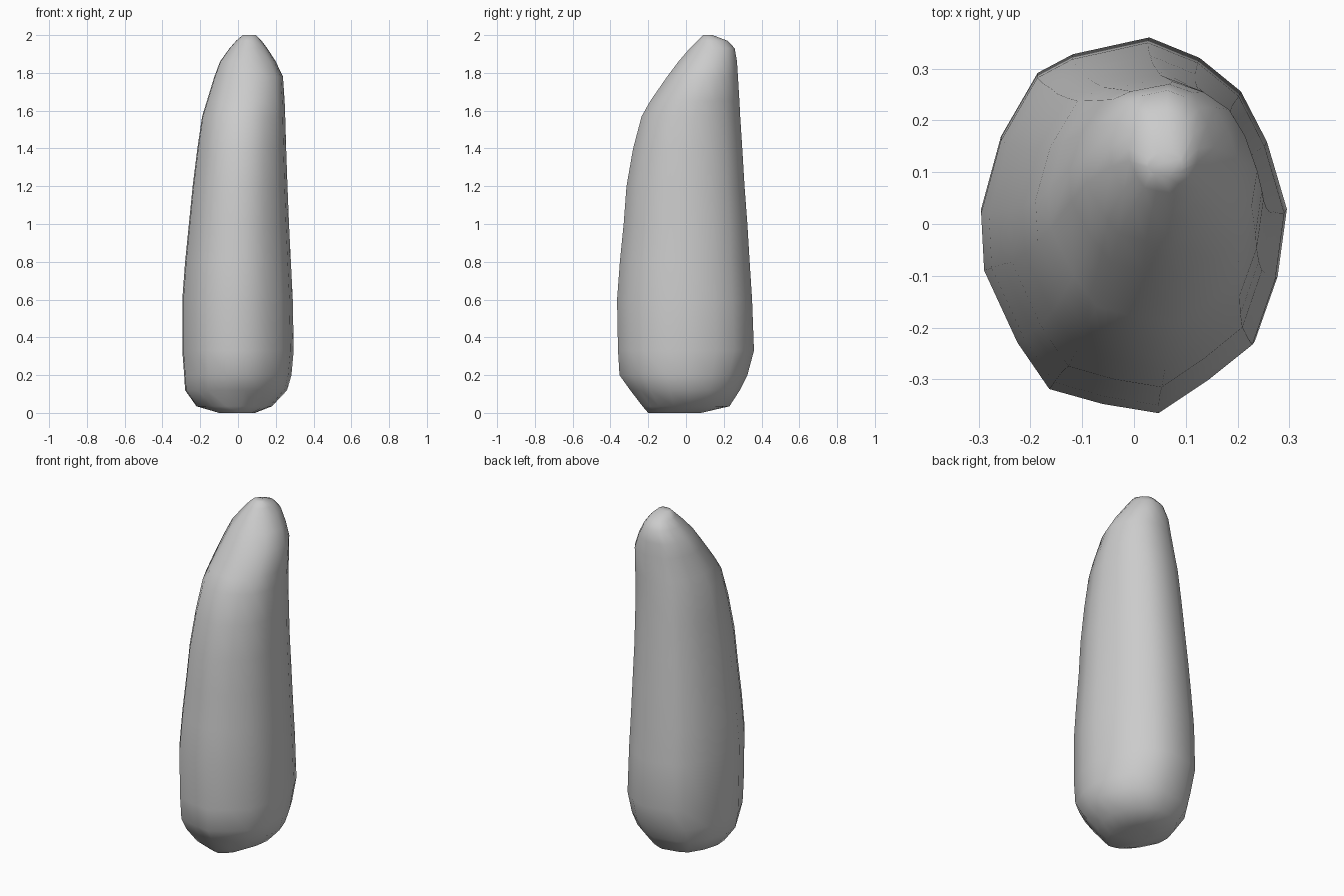
import bpy, bmesh

# Faceted outline of the stone seen from above, scaled to -1..1 on both axes
OUTLINE = [(1, .08), (.94, -.28), (.79, -.63), (.50, -.82), (.17, -1), (-.20, -.95),
           (-.55, -.87), (-.76, -.62), (-.98, -.23), (-1, .08), (-.87, .47),
           (-.63, .81), (-.40, .91), (.10, 1), (.43, .89), (.70, .71), (.87, .44)]

# Levels: z, x min, x max, y min, y max
LEVELS = [
    (0.00, -.10, .09, -.20, .08),
    (0.035, -.22, .18, -.23, .23),
    (0.12, -.28, .26, -.295, .285),
    (0.20, -.285, .283, -.352, .325),
    (0.33, -.295, .295, -.36, .36),
    (0.60, -.295, .29, -.365, .35),
    (0.80, -.28, .28, -.35, .337),
    (1.00, -.26, .27, -.33, .325),
    (1.20, -.24, .262, -.315, .31),
    (1.40, -.215, .255, -.28, .298),
    (1.57, -.19, .25, -.235, .287),
    (1.65, -.165, .247, -.19, .283),
    (1.78, -.125, .238, -.10, .275),
    (1.86, -.095, .20, -.04, .27),
    (1.93, -.045, .155, .02, .258),
    (1.97, -.01, .125, .06, .22),
    (2.00, .025, .095, .09, .14),
]

bm = bmesh.new()
rings = []
for z, x0, x1, y0, y1 in LEVELS:
    cx, cy, rx, ry = (x0 + x1) / 2, (y0 + y1) / 2, (x1 - x0) / 2, (y1 - y0) / 2
    rings.append([bm.verts.new((cx + u * rx, cy + v * ry, z)) for u, v in OUTLINE])

# Skin between neighbouring levels, then close both ends
n = len(OUTLINE)
for low, high in zip(rings, rings[1:]):
    for i in range(n):
        j = (i + 1) % n
        bm.faces.new((low[i], low[j], high[j], high[i]))
bm.faces.new(rings[0])
bm.faces.new(rings[-1])
bmesh.ops.recalc_face_normals(bm, faces=bm.faces)
for f in bm.faces:
    f.smooth = True

mesh = bpy.data.meshes.new("standing_stone")
bm.to_mesh(mesh)
bm.free()
stone = bpy.data.objects.new("standing_stone", mesh)
bpy.context.collection.objects.link(stone)
